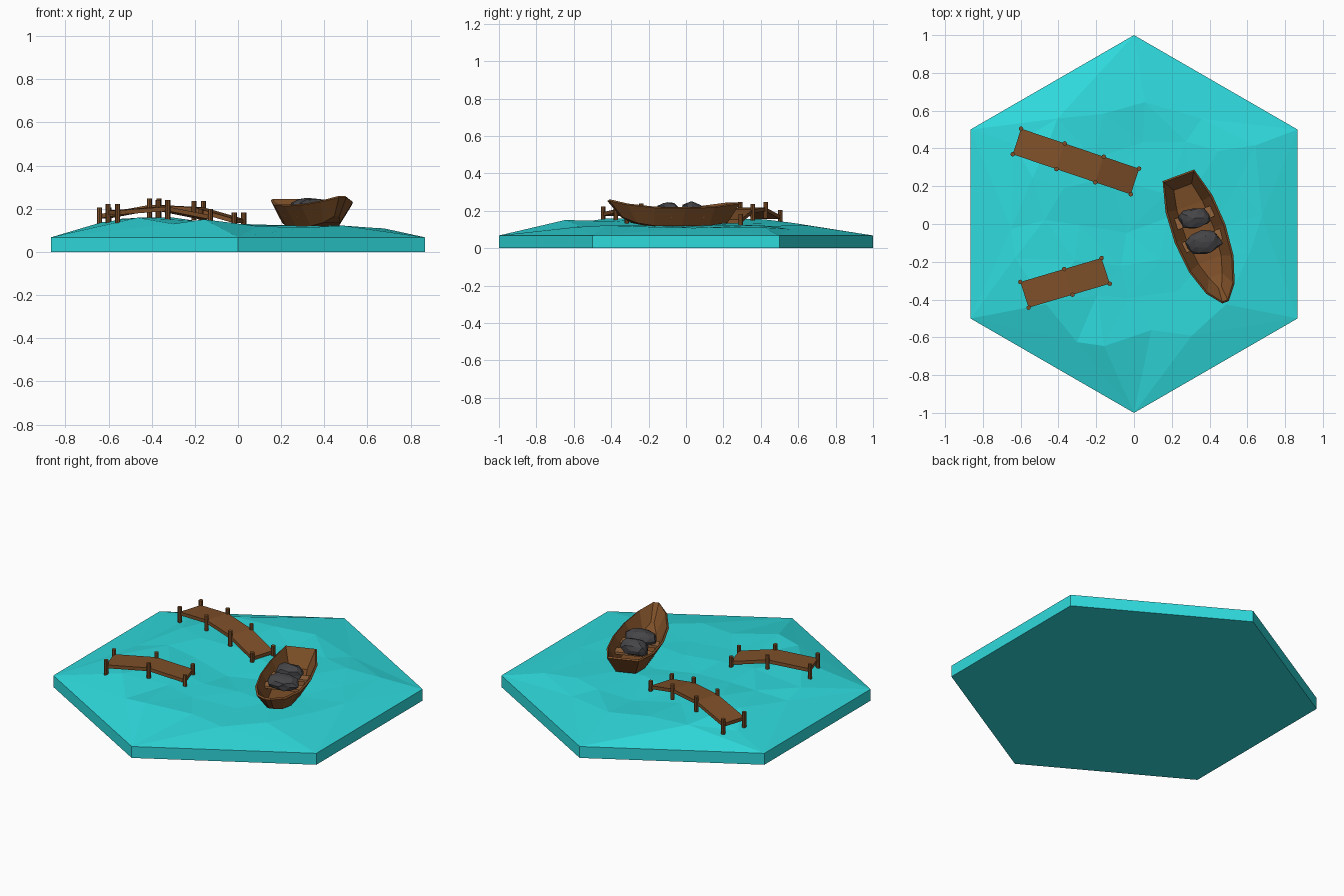
import bpy, bmesh, math, random
from mathutils import Vector, Matrix
from mathutils.geometry import delaunay_2d_cdt

if "Cube" in bpy.data.objects:
    bpy.data.objects.remove(bpy.data.objects["Cube"])

random.seed(7)


def material(name, rgb):
    m = bpy.data.materials.new(name)
    m.diffuse_color = (*rgb, 1)
    m.use_nodes = True
    m.node_tree.nodes["Principled BSDF"].inputs["Base Color"].default_value = m.diffuse_color
    return m


WATER = material("water", (0.028, 0.70, 0.72))
WOOD = material("wood", (0.21, 0.08, 0.022))
LIGHT_WOOD = material("light_wood", (0.30, 0.13, 0.045))
STONE = material("stone", (0.06, 0.06, 0.065))


def finish(name, bm, mat, normals=True):
    if normals:
        bmesh.ops.recalc_face_normals(bm, faces=bm.faces[:])
    me = bpy.data.meshes.new(name)
    bm.to_mesh(me)
    bm.free()
    me.materials.append(mat)
    ob = bpy.data.objects.new(name, me)
    bpy.context.collection.objects.link(ob)
    return ob


# Water tile: hexagonal slab with a faceted, wavy top
RIM = 0.068


def hex_dist(x, y):
    return max(abs(x), abs(0.5 * x + 0.866 * y), abs(0.5 * x - 0.866 * y)) / 0.866


def water_height(x, y):
    taper = max(0, min(1, (1 - hex_dist(x, y)) / 0.28))
    ridge = 0.045 * math.exp(-((x + 0.4) / 0.22) ** 2)
    swell = 0.035 * math.exp(-((x + 0.1) ** 2 + (y + 0.6) ** 2) / 0.025)
    return RIM + taper * (0.05 + ridge + swell)


corners = [Vector((math.sin(i * math.pi / 3), math.cos(i * math.pi / 3))) for i in range(6)]
pts = list(corners)
for row in range(-4, 5):
    for col in range(-4, 5):
        x = (col + 0.5 * (row % 2)) * 0.23 + random.uniform(-0.06, 0.06)
        y = row * 0.2 + random.uniform(-0.06, 0.06)
        if hex_dist(x, y) < 0.8:
            pts.append(Vector((x, y)))
flat, _, tris = delaunay_2d_cdt(pts, [], [], 0, 1e-5)[:3]
bm = bmesh.new()
top = []
for p in flat:
    wobble = random.uniform(-0.009, 0.007) if hex_dist(p.x, p.y) < 0.9 else 0
    top.append(bm.verts.new((p.x, p.y, water_height(p.x, p.y) + wobble)))
for t in tris:
    bm.faces.new([top[i] for i in t])
rim = [min(top, key=lambda v: (v.co.xy - c).length) for c in corners]
base = [bm.verts.new((c.x, c.y, 0)) for c in corners]
bm.faces.new(base)
for i in range(6):
    j = (i + 1) % 6
    bm.faces.new([rim[i], rim[j], base[j], base[i]])
finish("water_tile", bm, WATER)


# Jetties: folded deck with a pair of posts at each fold
def jetty(name, start, end, across, stations):
    a, b, w = Vector(start), Vector(end), Vector(across)
    deck, posts = bmesh.new(), bmesh.new()
    rings = []
    for t, post_top in stations:
        c = a.lerp(b, t)
        z = post_top - 0.03
        ring = []
        for s, dz in ((-1, 0), (1, 0), (1, -0.02), (-1, -0.02)):
            p = c + w * s
            ring.append(deck.verts.new((p.x, p.y, z + dz)))
        rings.append(ring)
        for s in (-1, 1):
            p = c + w * s
            bmesh.ops.create_cone(posts, cap_ends=True, segments=8, radius1=0.012,
                                  radius2=0.012, depth=0.09,
                                  matrix=Matrix.Translation((p.x, p.y, post_top - 0.045)))
    for r, q in zip(rings, rings[1:]):
        for i in range(4):
            j = (i + 1) % 4
            deck.faces.new([r[i], r[j], q[j], q[i]])
    deck.faces.new(rings[0])
    deck.faces.new(rings[-1])
    finish(name + "_deck", deck, WOOD)
    finish(name + "_posts", posts, WOOD)


jetty("long_jetty", (-0.62, 0.437), (0.005, 0.225), (0.022, 0.068),
      [(0, 0.205), (0.37, 0.248), (0.70, 0.237), (1, 0.183)])
jetty("short_jetty", (-0.58, -0.375), (-0.15, -0.248), (-0.022, 0.068),
      [(0, 0.222), (0.54, 0.24), (1, 0.2)])

# Boat frame: u runs from stern to bow, v across
STERN = Vector((0.235, 0.258))
U, V = Vector((0.348, -0.9375)), Vector((0.9375, 0.348))


def boat_point(u, v, z):
    p = STERN + U * u + V * v
    return (p.x, p.y, z)


# Hull: rim u, half width, z, then floor u, half width, z
SECTIONS = [
    (0.0, 0.089, 0.238, 0.06, 0.055, 0.135),
    (0.16, 0.132, 0.218, 0.17, 0.078, 0.121),
    (0.33, 0.143, 0.213, 0.33, 0.085, 0.118),
    (0.50, 0.126, 0.216, 0.48, 0.070, 0.120),
    (0.64, 0.080, 0.232, 0.57, 0.042, 0.135),
    (0.717, 0.018, 0.252, 0.64, 0.012, 0.165),
]
bm = bmesh.new()
rows = []
for ru, rw, rz, fu, fw, fz in SECTIONS:
    rows.append([bm.verts.new(boat_point(*p)) for p in
                 ((ru, -rw, rz), (fu, -fw, fz), (fu, fw, fz), (ru, rw, rz))])
for r, q in zip(rows, rows[1:]):
    for i in range(3):
        bm.faces.new([r[i], r[i + 1], q[i + 1], q[i]])
bm.faces.new(rows[0])
bm.faces.new(rows[-1])
bmesh.ops.recalc_face_normals(bm, faces=bm.faces[:])
bm.normal_update()
if min(bm.faces, key=lambda f: f.calc_center_median().z).normal.z > 0:
    bmesh.ops.reverse_faces(bm, faces=bm.faces[:])
hull = finish("boat_hull", bm, WOOD, normals=False)
shell = hull.modifiers.new("thickness", "SOLIDIFY")
shell.thickness = 0.012
shell.offset = -1

# Boat benches
turn = Matrix.Rotation(math.atan2(V.y, V.x), 4, "Z")
for i, u in enumerate((0.24, 0.37)):
    bm = bmesh.new()
    bmesh.ops.create_cube(bm, size=1, matrix=Matrix.Translation(boat_point(u, 0, 0.172))
                          @ turn @ Matrix.Diagonal((0.214, 0.06, 0.014, 1)))
    finish(f"boat_bench_{i + 1}", bm, LIGHT_WOOD)

# Stones carried in the boat
for i, (pos, size, yaw) in enumerate([
        ((0.318, 0.030, 0.205), (0.092, 0.056, 0.050), 0.05),
        ((0.368, -0.098, 0.203), (0.104, 0.064, 0.046), 0.15)]):
    bm = bmesh.new()
    bmesh.ops.create_icosphere(bm, subdivisions=2, radius=1)
    for v in bm.verts:
        v.co *= random.uniform(0.82, 1.08)
    bm.transform(Matrix.Translation(pos) @ Matrix.Rotation(yaw, 4, "Z")
                 @ Matrix.Diagonal((*size, 1)))
    finish(f"stone_{i + 1}", bm, STONE)
